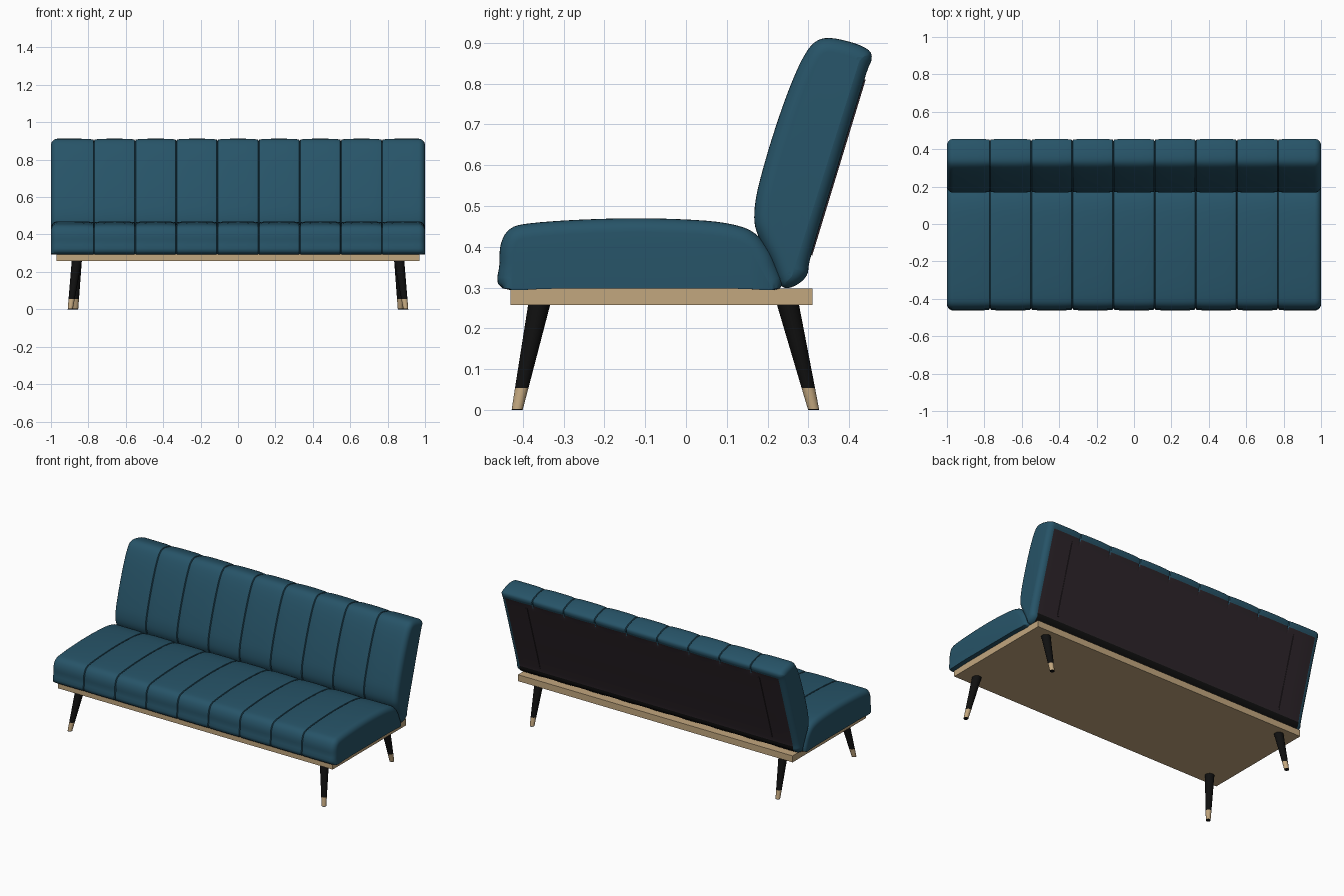
import bpy, bmesh, math
from mathutils import Vector

if "Cube" in bpy.data.objects:
    bpy.data.objects.remove(bpy.data.objects["Cube"], do_unlink=True)


def material(name, rgb):
    m = bpy.data.materials.new(name)
    m.use_nodes = True
    m.diffuse_color = (*rgb, 1)
    m.node_tree.nodes["Principled BSDF"].inputs["Base Color"].default_value = (*rgb, 1)
    return m


teal = material("teal fabric", (0.02, 0.088, 0.138))
wood = material("light wood", (0.54, 0.385, 0.21))
black = material("black", (0.005, 0.005, 0.005))
lining = material("dark lining", (0.026, 0.018, 0.023))


def finish(name, bm, mats, angle=40):
    bmesh.ops.recalc_face_normals(bm, faces=bm.faces)
    me = bpy.data.meshes.new(name)
    bm.to_mesh(me)
    bm.free()
    ob = bpy.data.objects.new(name, me)
    bpy.context.collection.objects.link(ob)
    for m in mats:
        me.materials.append(m)
    bpy.ops.object.select_all(action="DESELECT")
    ob.select_set(True)
    bpy.context.view_layer.objects.active = ob
    bpy.ops.object.shade_smooth_by_angle(angle=math.radians(angle))
    return ob


def smooth_loop(pts, steps=4):
    # closed Catmull-Rom curve through the profile points
    out, n = [], len(pts)
    p = [Vector(q) for q in pts]
    for i in range(n):
        a, b, c, d = (p[(i + k) % n] for k in (-1, 0, 1, 2))
        for s in range(steps):
            t = s / steps
            out.append(0.5 * (2 * b + (c - a) * t + (2 * a - 5 * b + 4 * c - d) * t * t
                              + (3 * b - a - 3 * c + d) * t ** 3))
    return out


PANELS, SEAM, ROUND = 9, 0.22, 0.035


def stations():
    # (x, seam inset, end inset): puffed panels with tight creases, rounded ends
    rows = []
    for k in range(7):
        a = math.pi / 2 * k / 6
        rows.append((1 - ROUND * (1 - math.cos(a - math.pi / 2)), 0, ROUND * (1 - math.sin(a))))
    rows = [(1 - ROUND + ROUND * math.cos(math.pi / 2 * k / 6), 0,
             ROUND * (1 - math.sin(math.pi / 2 * k / 6))) for k in range(7)]
    rows = [(-x, s, e) for x, s, e in rows]
    for i in range(PANELS):
        centre = (i - (PANELS - 1) / 2) * SEAM
        for t in (-1, -0.965, -0.9, -0.7, -0.35, 0, 0.35, 0.7, 0.9, 0.965):
            x = centre + t * SEAM / 2
            if (i == 0 and t < 0) or (i == PANELS - 1 and t > 0 and x > 0.93):
                continue
            rows.append((x, 0.005 * t ** 4 + (0.008 if abs(t) == 1 else 0), 0))
    return rows + [(-x, s, e) for x, s, e in reversed(rows[:7])]


def on_back(p):
    return p.y < 0.83 and p.x > 0.295 + 0.304 * (p.y - 0.36)


def cushion(name, profile, flat_base=False):
    loop = smooth_loop(profile)
    n = len(loop)
    area = sum(loop[i - 1].x * loop[i].y - loop[i].x * loop[i - 1].y for i in range(n))
    turn = 1 if area > 0 else -1
    inward = []
    for i in range(n):
        d = (loop[(i + 1) % n] - loop[i - 1]).normalized()
        inward.append(Vector((-d.y, d.x)) * turn)
    bm, rings = bmesh.new(), []
    for x, seam, end in stations():
        ring = []
        for p, v in zip(loop, inward):
            q = p + v * (end + (0 if on_back(p) else seam))
            if flat_base and p.y < 0.305:
                q.y = p.y
            ring.append(bm.verts.new((x, q.x, q.y)))
        rings.append(ring)
    for a, b in zip(rings, rings[1:]):
        for i in range(n):
            bm.faces.new((a[i], a[(i + 1) % n], b[(i + 1) % n], b[i]))
    bm.faces.new(rings[0])
    bm.faces.new(rings[-1])
    return finish(name, bm, [teal, lining, black], 50)


# Seat cushion
cushion("seat_cushion", [
    (-0.449, 0.298), (-0.457, 0.36), (-0.453, 0.41), (-0.43, 0.445), (-0.38, 0.458),
    (-0.25, 0.467), (-0.1, 0.47), (0.05, 0.464), (0.13, 0.451), (0.17, 0.432),
    (0.2, 0.4), (0.22, 0.36), (0.23, 0.298), (0.1, 0.298), (-0.3, 0.298)], True)

# Backrest, with a dark lining on its rear face
back = cushion("backrest", [
    (0.168, 0.46), (0.17, 0.51), (0.183, 0.57), (0.212, 0.67), (0.25, 0.78), (0.285, 0.86),
    (0.315, 0.901), (0.352, 0.912), (0.41, 0.9), (0.448, 0.882), (0.455, 0.86),
    (0.442, 0.825), (0.4, 0.69), (0.37, 0.59), (0.327, 0.45), (0.303, 0.365),
    (0.296, 0.33), (0.268, 0.305), (0.235, 0.303), (0.21, 0.36), (0.18, 0.42)])
for f in back.data.polygons:
    c, nrm = f.center, f.normal
    if abs(c.x) < 0.966 and nrm.y > 0.2 and c.y > 0.25 and c.z < 0.84:
        if c.z < 0.355:
            f.material_index = 2
        elif nrm.y > 0.8:
            f.material_index = 1


def box(name, lo, hi, mat):
    bm = bmesh.new()
    bmesh.ops.create_cube(bm, size=1)
    for v in bm.verts:
        v.co = [(a + b) / 2 + c * (b - a) for a, b, c in zip(lo, hi, v.co)]
    return finish(name, bm, [mat], 30)


# Wooden base board
box("base_board", (-0.97, -0.43, 0.257), (0.97, 0.31, 0.298), wood)

# Stitched strips on the rear lining
for side, label in ((1, "left"), (-1, "right")):
    strip = box(label + "_lining_seam", (-0.006, -0.003, -0.225), (0.006, 0.003, 0.225), lining)
    strip.location = (side * 0.82, 0.372, 0.595)
    strip.rotation_euler.x = -math.atan(0.304)


def tapered(name, top, bottom, r_top, r_bottom, mat):
    bm = bmesh.new()
    rings = []
    for centre, r in ((top, r_top), (bottom, r_bottom)):
        ring = [bm.verts.new(centre + Vector((math.cos(a), math.sin(a), 0)) * r)
                for a in (2 * math.pi * k / 24 for k in range(24))]
        rings.append(ring)
        bm.faces.new(ring)
    for i in range(24):
        j = (i + 1) % 24
        bm.faces.new((rings[0][i], rings[0][j], rings[1][j], rings[1][i]))
    return finish(name, bm, [mat], 40)


# Splayed legs with wooden tips and black glides
for side, label in ((1, "left"), (-1, "right")):
    for end, y_top, y_foot, x_foot in (("front", -0.36, -0.414, 0.897), ("rear", 0.25, 0.313, 0.868)):
        top = Vector((side * 0.862, y_top, 0.258))
        foot = Vector((side * x_foot, y_foot, 0))
        joint, sole = foot.lerp(top, 0.21), foot.lerp(top, 0.012)
        name = end + "_" + label
        tapered(name + "_leg", top, joint, 0.027, 0.0165, black)
        tapered(name + "_leg_tip", joint, sole, 0.0165, 0.0137, wood)
        tapered(name + "_glide", sole, foot, 0.0135, 0.0135, black)
